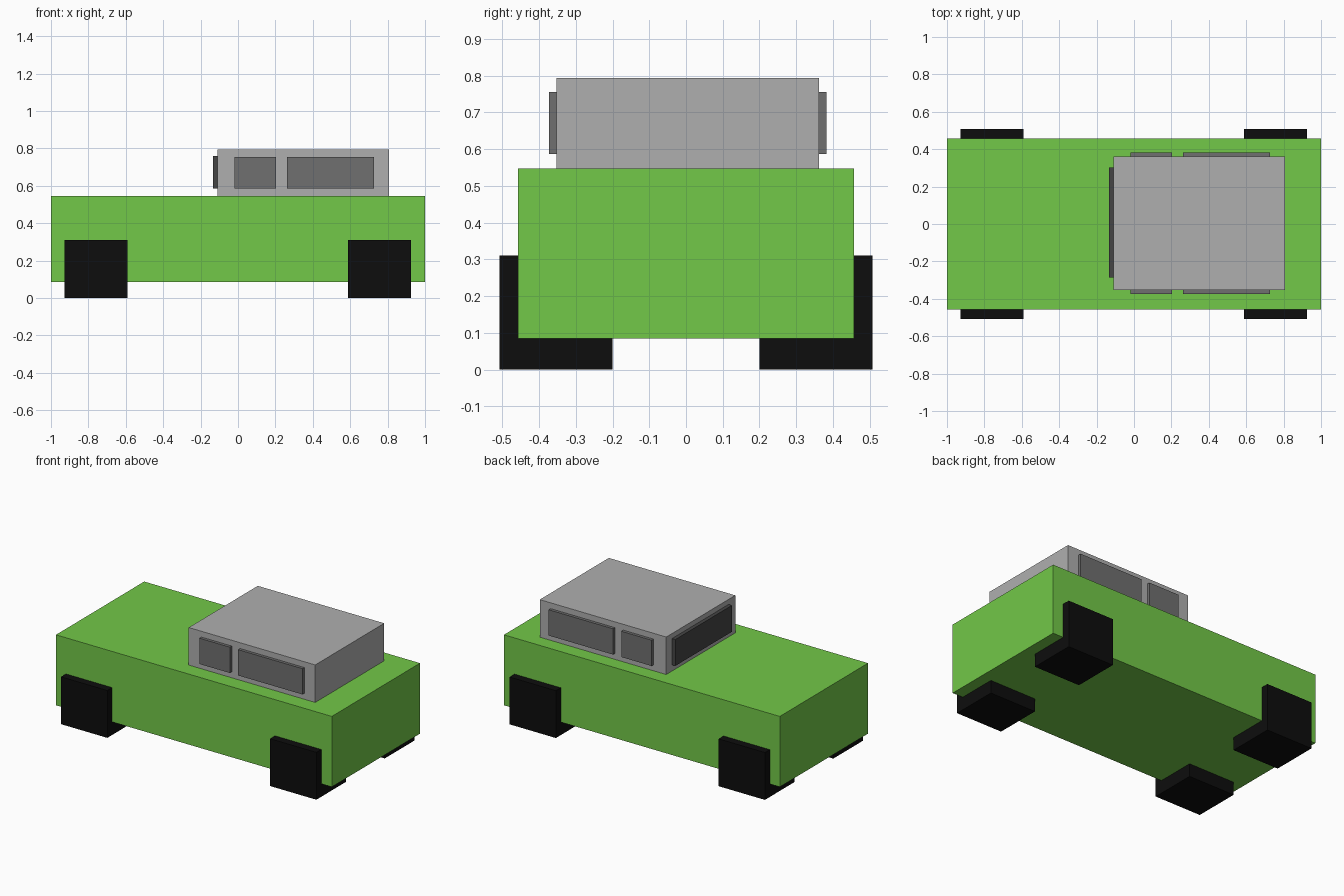
import bpy

if "Cube" in bpy.data.objects:
    bpy.data.objects.remove(bpy.data.objects["Cube"])


def material(name, rgb):
    mat = bpy.data.materials.new(name)
    mat.diffuse_color = (*rgb, 1.0)
    mat.use_nodes = True
    mat.node_tree.nodes["Principled BSDF"].inputs["Base Color"].default_value = mat.diffuse_color
    return mat


def box(name, x, y, z, mat=None):
    """Box spanning the given (min, max) ranges."""
    spans = (x, y, z)
    bpy.ops.mesh.primitive_cube_add(size=1, location=[(a + b) / 2 for a, b in spans])
    obj = bpy.context.object
    obj.name = name
    obj.scale = [abs(b - a) for a, b in spans]
    bpy.ops.object.transform_apply(location=False, rotation=False, scale=True)
    if mat:
        obj.data.materials.append(mat)
    return obj


green = material("green_paint", (0.17, 0.58, 0.065))
black = material("black_rubber", (0.004, 0.004, 0.004))
glass = material("side_glass", (0.16, 0.16, 0.16))
dark_glass = material("windshield_glass", (0.06, 0.06, 0.06))
grey = material("cabin_grey", (0.43, 0.43, 0.43))

# Body and cabin
box("body", (-1, 1), (-0.457, 0.457), (0.085, 0.547), green)
box("cabin", (-0.11, 0.807), (-0.353, 0.362), (0.545, 0.793), grey)

# Windshield on the driving end
box("windshield", (-0.134, -0.10), (-0.285, 0.302), (0.587, 0.76), dark_glass)

# Side windows, two on each side
for side, y in (("right", (-0.373, -0.34)), ("left", (0.35, 0.382))):
    box(f"front_window_{side}", (-0.018, 0.202), y, (0.586, 0.755), glass)
    box(f"rear_window_{side}", (0.262, 0.728), y, (0.586, 0.755), glass)

# Square wheels, sunk into the body
for end, x in (("front", (-0.928, -0.592)), ("rear", (0.588, 0.924))):
    for side, s in (("right", -1), ("left", 1)):
        box(f"{end}_wheel_{side}", x, (s * 0.2, s * 0.508), (0, 0.31), black)
